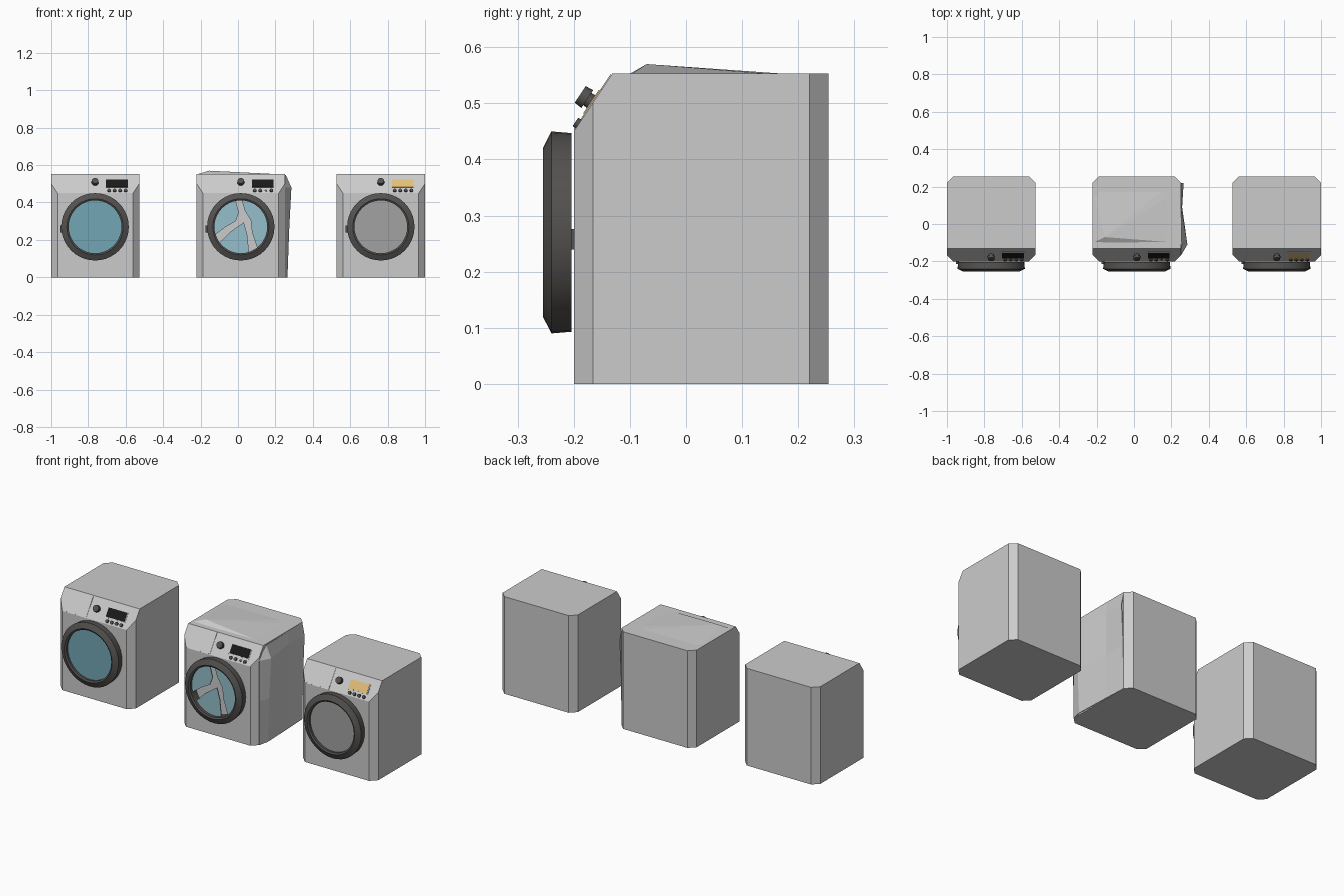
import bpy, bmesh, math
from mathutils import Vector, Matrix

if "Cube" in bpy.data.objects:
    bpy.data.objects.remove(bpy.data.objects["Cube"])

W, H, DZ = 0.2365, 0.553, 0.27          # half width, height, door centre height
TILT = math.atan2(0.105, 0.07)          # control panel slope


def mat(name, rgb):
    m = bpy.data.materials.new(name)
    m.diffuse_color = (*rgb, 1)
    m.use_nodes = True
    m.node_tree.nodes["Principled BSDF"].inputs["Base Color"].default_value = m.diffuse_color
    return m


DARK = mat("dark_plastic", (0.09, 0.085, 0.08))
BLACK = mat("black_screen", (0.01, 0.01, 0.01))
LIT = mat("lit_screen", (0.75, 0.52, 0.18))
BLUE = mat("blue_glass", (0.17, 0.38, 0.46))
PALE = mat("pale_glass", (0.3, 0.52, 0.6))
GREY = mat("grey_glass", (0.36, 0.36, 0.36))


def make(name, bm, m=None, smooth=False):
    bmesh.ops.recalc_face_normals(bm, faces=bm.faces)
    me = bpy.data.meshes.new(name)
    bm.to_mesh(me)
    bm.free()
    ob = bpy.data.objects.new(name, me)
    bpy.context.collection.objects.link(ob)
    if m:
        me.materials.append(m)
    if smooth:
        for p in me.polygons:
            p.use_smooth = True
        me.set_sharp_from_angle(angle=math.radians(25))
    return ob


def prism(name, pts, depth, m=None):
    """Extrude a closed loop of 3D points along the vector depth."""
    bm = bmesh.new()
    f = bm.faces.new([bm.verts.new(p) for p in pts])
    r = bmesh.ops.extrude_face_region(bm, geom=[f])
    bmesh.ops.translate(bm, vec=depth,
                        verts=[v for v in r["geom"] if isinstance(v, bmesh.types.BMVert)])
    return make(name, bm, m)


def panel_matrix(x, z, lift):
    y = -0.2 + (z - 0.45) * 0.07 / 0.105
    rot = Matrix.Rotation(TILT, 4, 'X')
    return Matrix.Translation(Vector((x, y, z)) + rot @ Vector((0, 0, lift))) @ rot


def panel_box(name, x, z, size, m=None):
    bm = bmesh.new()
    bmesh.ops.create_cube(bm, size=1, matrix=panel_matrix(x, z, 0) @ Matrix.Diagonal((*size, 1)))
    return make(name, bm, m)


def panel_disc(name, x, z, r, lo, hi, m=DARK):
    bm = bmesh.new()
    bmesh.ops.create_cone(bm, cap_ends=True, segments=20, radius1=r, radius2=r * 0.93,
                          depth=hi - lo, matrix=panel_matrix(x, z, (lo + hi) / 2))
    return make(name, bm, m, True)


def cabinet(cx):
    c, y0, y1 = 0.034, -0.2, 0.254
    pts = [(-W + c, y0), (W - c, y0), (W, y0 + c), (W, y1 - c),
           (W - c, y1), (-W + c, y1), (-W, y1 - c), (-W, y0 + c)]
    ob = prism("cabinet", [(cx + x, y, 0) for x, y in pts], (0, 0, H))
    # slanted control panel cut
    bm = bmesh.new()
    bm.from_mesh(ob.data)
    r = bmesh.ops.bisect_plane(bm, geom=bm.verts[:] + bm.edges[:] + bm.faces[:],
                               plane_co=(0, -0.2, 0.45), plane_no=(0, -0.105, 0.07), clear_outer=True)
    edges = [e for e in r["geom_cut"] if isinstance(e, bmesh.types.BMEdge)]
    bmesh.ops.holes_fill(bm, edges=edges, sides=0)
    bmesh.ops.recalc_face_normals(bm, faces=bm.faces)
    bm.to_mesh(ob.data)
    bm.free()


def door_ring(cx, n=40):
    prof = [(0.177, -0.204), (0.18, -0.24), (0.15, -0.255), (0.141, -0.25), (0.141, -0.204)]
    bm = bmesh.new()
    rings = [[bm.verts.new((cx + r * math.cos(a), y, DZ + r * math.sin(a))) for r, y in prof]
             for a in (2 * math.pi * i / n for i in range(n))]
    for i in range(n):
        a, b = rings[i], rings[(i + 1) % n]
        for j in range(5):
            k = (j + 1) % 5
            bm.faces.new((a[j], a[k], b[k], b[j]))
    make("door_ring", bm, DARK, True)


def arc(a0, a1, n=16, r=0.142):
    return [(r * math.cos(math.radians(a0 + (a1 - a0) * i / n)),
             r * math.sin(math.radians(a0 + (a1 - a0) * i / n))) for i in range(n + 1)]


def glass(name, cx, pts, m, y=-0.238):
    prism(name, [(cx + x, y, DZ + z) for x, z in pts], (0, 0.005, 0), m)


def washer(cx, screen, broken=False):
    cabinet(cx)
    door_ring(cx)
    # door latch
    bm = bmesh.new()
    bmesh.ops.create_cube(bm, size=1, matrix=Matrix.Translation((cx - 0.181, -0.206, 0.258))
                          @ Matrix.Diagonal((0.016, 0.014, 0.036, 1)))
    make("door_latch", bm, DARK)
    # control panel
    panel_box("detergent_drawer", cx - 0.127, 0.5015, (0.15, 0.118, 0.004))
    panel_disc("knob_base", cx, 0.501, 0.014, -0.002, 0.012)
    panel_disc("knob_cap", cx, 0.501, 0.019, 0.012, 0.027)
    panel_box("display_frame", cx + 0.117, 0.501, (0.126, 0.058, 0.004))
    panel_box("display_screen", cx + 0.117, 0.501, (0.116, 0.05, 0.008), screen)
    for i in range(4):
        sunk = broken and i == 2
        panel_disc("button", cx + 0.075 + 0.0295 * i, 0.463, 0.007 if sunk else 0.0095,
                   -0.002, 0.002 if sunk else 0.007)


washer(-0.7635, BLACK)
glass("door_glass", -0.7635, arc(0, 351, 39), BLUE)

washer(0.7635, LIT)
glass("door_glass", 0.7635, arc(0, 351, 39), GREY)

# damaged machine with broken door glass
MX = 0.015
washer(MX, BLACK, True)
glass("glass_shard_right", MX, arc(-52, 88, 24) + [(0.022, 0.085), (0.053, 0.035), (0.06, -0.03)], PALE)
glass("glass_shard_left", MX, arc(101, 197) + [(-0.08, 0.0), (-0.027, 0.03), (-0.01, 0.075)], PALE, -0.236)
glass("glass_shard_bottom", MX, arc(217, 288) + [(0.034, -0.04), (0.016, 0.024), (-0.018, 0.0), (-0.06, -0.03)],
      PALE, -0.234)

# buckled lid of the damaged machine
bm = bmesh.new()
rim = [bm.verts.new((x, y, 0.55)) for x, y in
       [(-0.22, -0.1), (-0.12, -0.105), (0.23, -0.1), (0.24, 0.18), (0.2, 0.215), (-0.19, 0.215), (-0.22, 0.18)]]
peak = bm.verts.new((-0.155, -0.07, 0.57))
for i in range(7):
    bm.faces.new((rim[i], rim[(i + 1) % 7], peak))
bm.faces.new(rim)
make("buckled_lid", bm)

# buckled right side sheet of the damaged machine
cols = [-0.168, -0.11, 0.09, 0.22]
rows = [(0.0, (0.0, 0.013, 0.006, 0.0)), (0.25, (0.0, 0.022, 0.004, 0.004)),
        (0.48, (0.0, 0.034, 0.006, 0.014)), (0.548, (-0.004, 0.004, 0.0, 0.0))]
bm = bmesh.new()
grid = [[bm.verts.new((MX + W + dx, y, z)) for y, dx in zip(cols, xs)] for z, xs in rows]
grid[3][0].co.z = 0.49
for a, b in zip(grid, grid[1:]):
    for j in range(3):
        bm.faces.new((a[j], a[j + 1], b[j + 1], b[j]))
side = make("buckled_side", bm)
sol = side.modifiers.new("thickness", 'SOLIDIFY')
sol.thickness = 0.003
